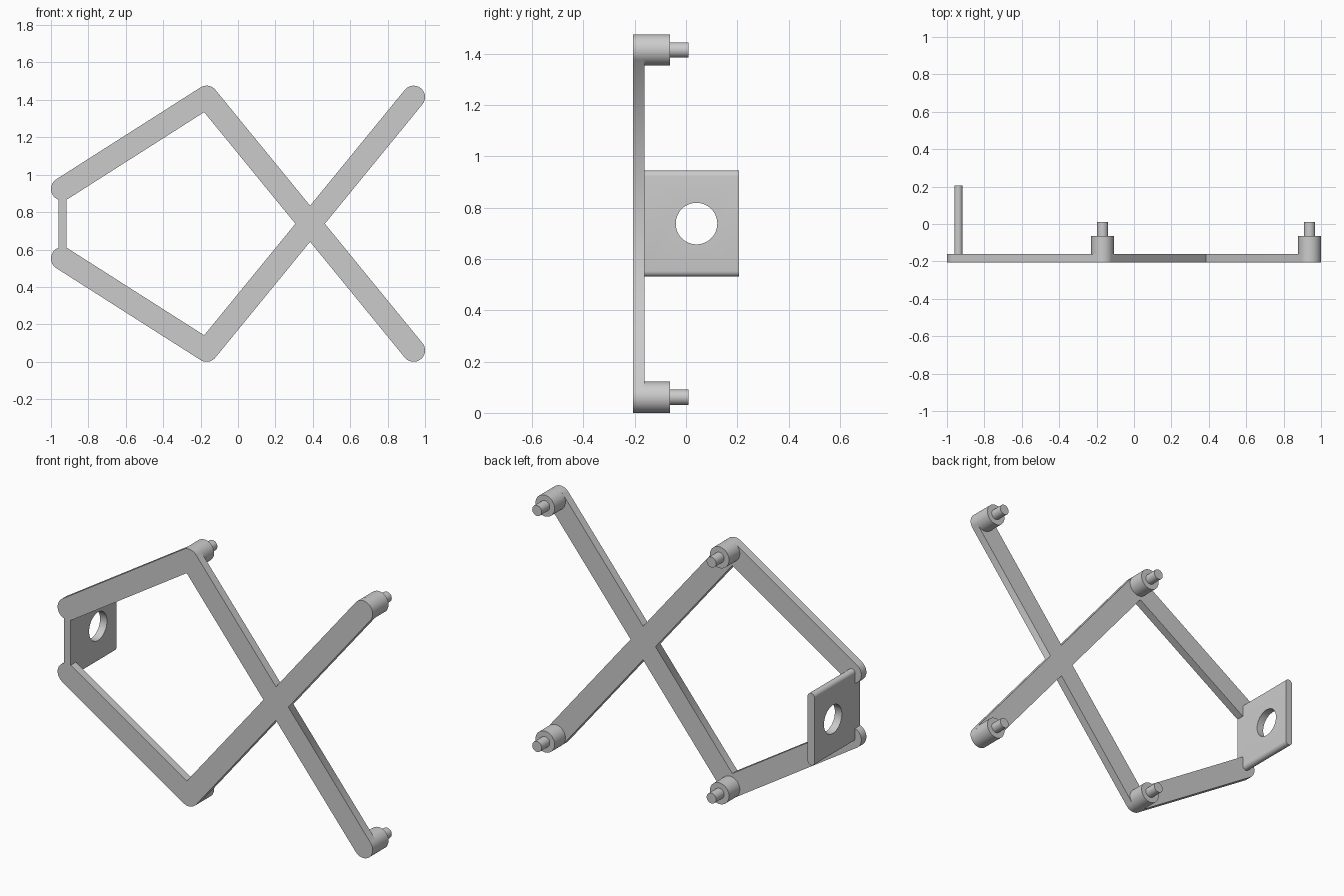
import bpy, bmesh, math
from mathutils import Vector
from mathutils.geometry import intersect_line_line_2d, intersect_line_line

cube = bpy.data.objects.get("Cube")
if cube:
    bpy.data.objects.remove(cube, do_unlink=True)

MID = 0.738           # height of the symmetry plane
R = 0.061             # half width of the bars
FRONT, BACK = -0.207, -0.161
END_X = 0.939

grey = bpy.data.materials.new("plain grey")
grey.use_nodes = True
grey.diffuse_color = (0.6, 0.6, 0.6, 1)
grey.node_tree.nodes["Principled BSDF"].inputs["Base Color"].default_value = (0.6, 0.6, 0.6, 1)


def extrude_profile(name, points, y0, y1, mirror=False, open_floor=False):
    """Extrude an xz outline along y; z is measured from the symmetry plane."""
    bm = bmesh.new()
    face = bm.faces.new([bm.verts.new((p[0], y0, p[1])) for p in points])
    new = bmesh.ops.extrude_face_region(bm, geom=[face], use_keep_orig=True)["geom"]
    moved = [g for g in new if isinstance(g, bmesh.types.BMVert)]
    bmesh.ops.translate(bm, verts=moved, vec=(0, y1 - y0, 0))
    bmesh.ops.recalc_face_normals(bm, faces=bm.faces)
    if open_floor:
        floor = [f for f in bm.faces if all(abs(v.co.z) < 1e-5 for v in f.verts)]
        bmesh.ops.delete(bm, geom=floor, context="FACES_ONLY")
    mesh = bpy.data.meshes.new(name)
    bm.to_mesh(mesh)
    bm.free()
    mesh.materials.append(grey)
    obj = bpy.data.objects.new(name, mesh)
    obj.location.z = MID
    bpy.context.collection.objects.link(obj)
    if mirror:
        mod = obj.modifiers.new("mirror", "MIRROR")
        mod.use_axis = (False, False, True)
    return obj


def arc(center, radius, start, end, steps=24):
    angles = [start + (end - start) * i / steps for i in range(steps + 1)]
    return [center + radius * Vector((math.cos(a), math.sin(a))) for a in angles]


def circle(center, radius, steps=40):
    return arc(center, radius, 0, math.tau, steps)[:-1]


def smooth(obj):
    bpy.ops.object.select_all(action="DESELECT")
    obj.select_set(True)
    bpy.context.view_layer.objects.active = obj
    bpy.ops.object.shade_smooth_by_angle(angle=math.radians(30))


# Joint centres of the upper half of the linkage
hinge = Vector((-END_X, 0.186))
elbow = Vector((-0.168, MID - R))
tip = Vector((END_X, MID - R))
cross = Vector(((elbow.x + tip.x) / 2, 0))

# Bar directions, as angles
rise = math.atan2(*(elbow - hinge).yx)
fall = math.atan2(*(cross - elbow).yx)
climb = -fall
quarter = math.pi / 2


def lower_edge(point, angle):
    return point + R * Vector((math.cos(angle - quarter), math.sin(angle - quarter)))


# Inner corner of the elbow, where the two lower bar edges meet
a, b = lower_edge(hinge, rise), lower_edge(elbow, fall)
u = Vector((math.cos(rise), math.sin(rise)))
v = Vector((math.cos(fall), math.sin(fall)))
w = b - a
inner = a + u * ((w.x * v.y - w.y * v.x) / (u.x * v.y - u.y * v.x))

# Linkage frame: half outline mirrored about the crossing
half_w, half_h = R / math.sin(climb), R / math.cos(climb)
outline = arc(hinge, R, rise + 3 * quarter, rise + quarter)
outline += arc(elbow, R, rise + quarter, fall + quarter)
outline += [cross + Vector((0, half_h))]
outline += arc(tip, R, climb + quarter, climb - quarter)
outline += [cross + Vector((half_w, 0)), cross - Vector((half_w, 0)), inner]
smooth(extrude_profile("linkage_frame", outline, FRONT, BACK, True, True))

# Stepped pegs behind the elbows and tips
for label, centre in (("elbow", elbow), ("tip", tip)):
    smooth(extrude_profile(label + "_boss", circle(centre, R), BACK, -0.063, True))
    smooth(extrude_profile(label + "_pin", circle(centre, 0.03), -0.063, 0.01, True))

# Mounting plate with rounded upper and lower edges
T = 0.022
top = Vector((-END_X, 0.207 - T))
section = arc(top, T, 0, math.pi, 12) + arc(-top + Vector((-2 * END_X, 0)), T, math.pi, math.tau, 12)
plate = extrude_profile("mounting_plate", section, BACK, 0.207)

# Round hole through the plate
bpy.ops.mesh.primitive_cylinder_add(vertices=48, radius=0.081, depth=0.3,
                                    location=(-END_X, 0.041, MID), rotation=(0, quarter, 0))
cutter = bpy.context.object
cutter.name = "hole_cutter"
cutter.hide_render = True
mod = plate.modifiers.new("hole", "BOOLEAN")
mod.operation, mod.solver, mod.object = "DIFFERENCE", "EXACT", cutter
bpy.ops.object.select_all(action="DESELECT")
bpy.context.view_layer.objects.active = plate
plate.select_set(True)
bpy.ops.object.modifier_apply(modifier=mod.name)
bpy.data.objects.remove(cutter, do_unlink=True)
smooth(plate)

# Web joining the plate to the frame between the hinges
web = [(-END_X + sx * T, sz * 0.13) for sx, sz in ((-1, -1), (1, -1), (1, 1), (-1, 1))]
extrude_profile("plate_web", web, FRONT, BACK)
